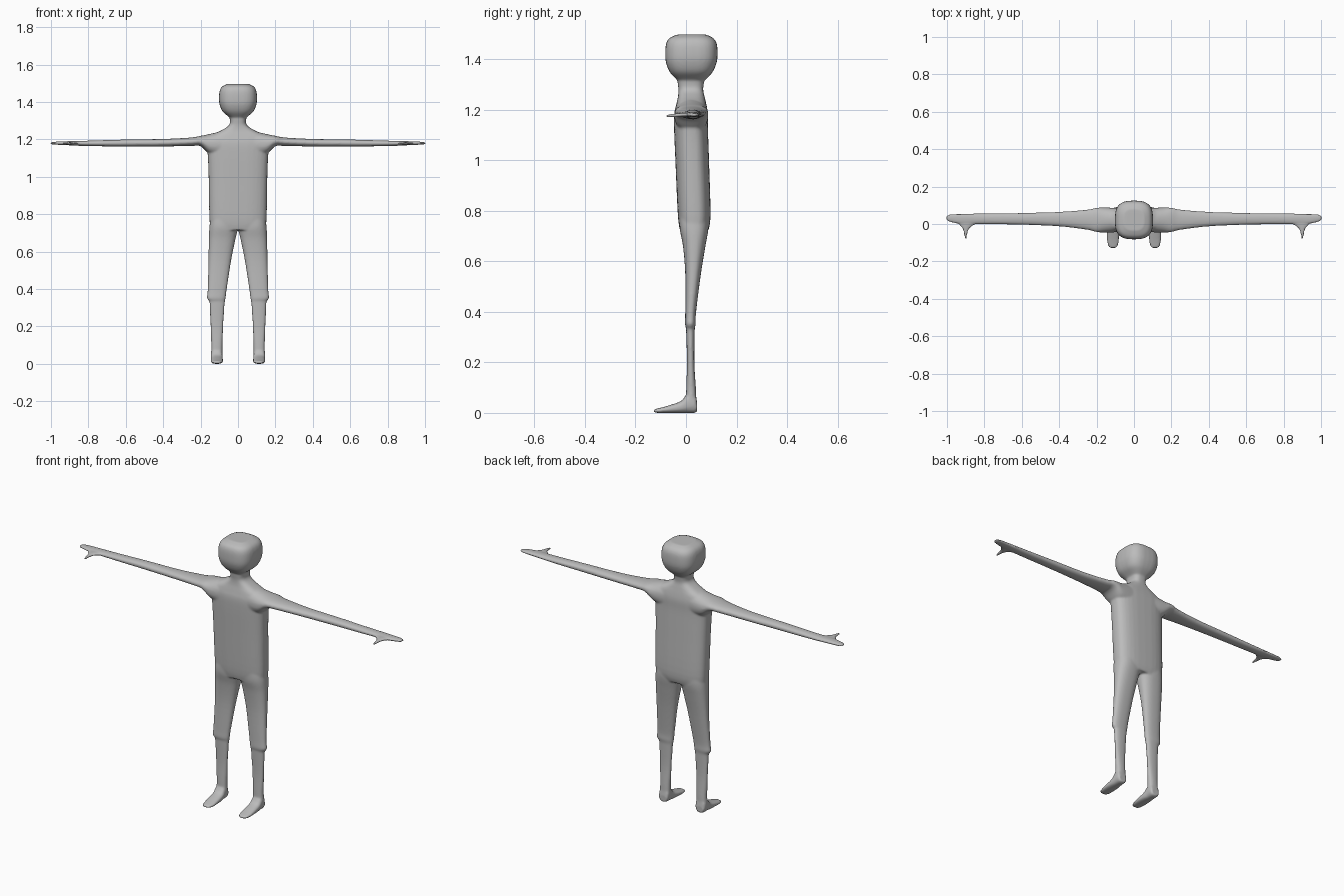
import bpy
import bmesh
import math
from mathutils import Vector

cube = bpy.data.objects.get("Cube")
if cube:
    bpy.data.objects.remove(cube, do_unlink=True)

SIDES = 32
STEPS = 5


def spline(p0, p1, p2, p3, t):
    """Catmull-Rom blend of four section rows."""
    return [b + 0.5 * t * (c - a + t * (2 * a - 5 * b + 4 * c - d + t * (3 * (b - c) + d - a)))
            for a, b, c, d in zip(p0, p1, p2, p3)]


def smooth_rows(rows):
    result = []
    last = len(rows) - 1
    for i in range(last):
        quad = [rows[max(0, min(last, i + k))] for k in (-1, 0, 1, 2)]
        result += [spline(*quad, step / STEPS) for step in range(STEPS)]
    return result + [rows[-1]]


def loft(bm, rows, axis, power=2.3, side=1):
    """Skin rounded sections; each row is position, low a, high a, low b, high b."""
    rings = []
    for pos, a0, a1, b0, b1 in smooth_rows(rows):
        ring = []
        for i in range(SIDES):
            angle = math.tau * i / SIDES
            c, s = math.cos(angle), math.sin(angle)
            a = (a0 + a1) / 2 + (a1 - a0) / 2 * math.copysign(abs(c) ** (2 / power), c)
            b = (b0 + b1) / 2 + (b1 - b0) / 2 * math.copysign(abs(s) ** (2 / power), s)
            point = {"x": (pos, a, b), "y": (a, pos, b), "z": (a, b, pos)}[axis]
            ring.append(bm.verts.new(Vector((point[0] * side, point[1], point[2]))))
        rings.append(ring)
    for low, high in zip(rings, rings[1:]):
        for i in range(SIDES):
            j = (i + 1) % SIDES
            bm.faces.new((low[i], low[j], high[j], high[i]))
    bm.faces.new(rings[0])
    bm.faces.new(rings[-1])


def centred(rows):
    """Expand position, half width, back and front into full section rows."""
    return [(z, -w, w, y0, y1) for z, w, y0, y1 in rows]


# Torso and neck: height, half width, front, back
torso = centred([
    (.715, .145, -.022, .086), (.78, .153, -.032, .097), (1, .157, -.042, .091),
    (1.12, .162, -.047, .087), (1.18, .17, -.047, .087), (1.215, .155, -.04, .082),
    (1.25, .085, -.032, .074), (1.28, .046, -.03, .068), (1.32, .045, -.034, .072),
    (1.38, .05, -.03, .07)])

# Rounded-box head
head = centred([
    (1.305, .03, -.02, .06), (1.325, .055, -.043, .084), (1.35, .083, -.065, .106),
    (1.385, .098, -.079, .121), (1.42, .102, -.082, .125), (1.46, .098, -.079, .122),
    (1.483, .084, -.066, .108), (1.497, .055, -.035, .08)])

# Arm and palm: x, front, back, bottom, top
arm = [
    (.08, -.043, .085, 1.1, 1.246), (.15, -.046, .088, 1.12, 1.229),
    (.2, -.043, .087, 1.163, 1.219), (.25, -.031, .077, 1.165, 1.21),
    (.4, -.013, .065, 1.162, 1.202), (.6, -.004, .059, 1.162, 1.199),
    (.8, -.001, .056, 1.164, 1.193), (.92, -.001, .055, 1.169, 1.19),
    (.98, .009, .053, 1.172, 1.187), (1.003, .02, .044, 1.174, 1.184)]

# Pointed thumb: y, inner x, outer x, bottom, top
thumb = [
    (.03, .82, .95, 1.171, 1.188), (-.005, .855, .935, 1.171, 1.187),
    (-.025, .88, .917, 1.171, 1.186), (-.05, .89, .91, 1.17, 1.184),
    (-.078, .893, .906, 1.17, 1.181)]

# Leg with a small ridge at the knee: z, inner x, outer x, front, back
leg = [
    (.03, .083, .145, 0, .042), (.1, .083, .143, .001, .039),
    (.2, .079, .147, .004, .033), (.31, .072, .151, .001, .034),
    (.335, .069, .155, 0, .035), (.352, .066, .166, -.004, .038),
    (.4, .06, .162, -.003, .04), (.55, .037, .158, -.003, .059),
    (.66, .015, .156, -.012, .077), (.73, 0, .153, -.025, .089),
    (.79, 0, .145, -.025, .089)]

# Wedge foot: y, inner x, outer x, bottom, top
foot = [
    (.044, .09, .138, .005, .04), (.035, .085, .143, 0, .075),
    (.005, .083, .145, 0, .075), (-.02, .081, .145, 0, .047),
    (-.07, .08, .145, 0, .029), (-.11, .084, .141, 0, .018),
    (-.128, .096, .129, .002, .014)]

bm = bmesh.new()
loft(bm, torso, "z", 2.8)
loft(bm, head, "z", 2.9)
for side in (1, -1):
    loft(bm, arm, "x", 2.2, side)
    loft(bm, thumb, "y", 2, side)
    loft(bm, leg, "z", 2.4, side)
    loft(bm, foot, "y", 2.5, side)
bmesh.ops.recalc_face_normals(bm, faces=bm.faces)

mesh = bpy.data.meshes.new("body")
bm.to_mesh(mesh)
bm.free()
body = bpy.data.objects.new("body", mesh)
bpy.context.collection.objects.link(body)

# Plain grey surface
grey = bpy.data.materials.new("plain grey")
grey.use_nodes = True
colour = (.5, .5, .5, 1)
grey.diffuse_color = colour
grey.node_tree.nodes["Principled BSDF"].inputs["Base Color"].default_value = colour
mesh.materials.append(grey)

# Fuse the parts into one skin and soften the joins
fuse = body.modifiers.new("fuse", "REMESH")
fuse.mode = "VOXEL"
fuse.voxel_size = .0055
fuse.use_smooth_shade = True
soften = body.modifiers.new("soften", "SMOOTH")
soften.factor = .5
soften.iterations = 6
